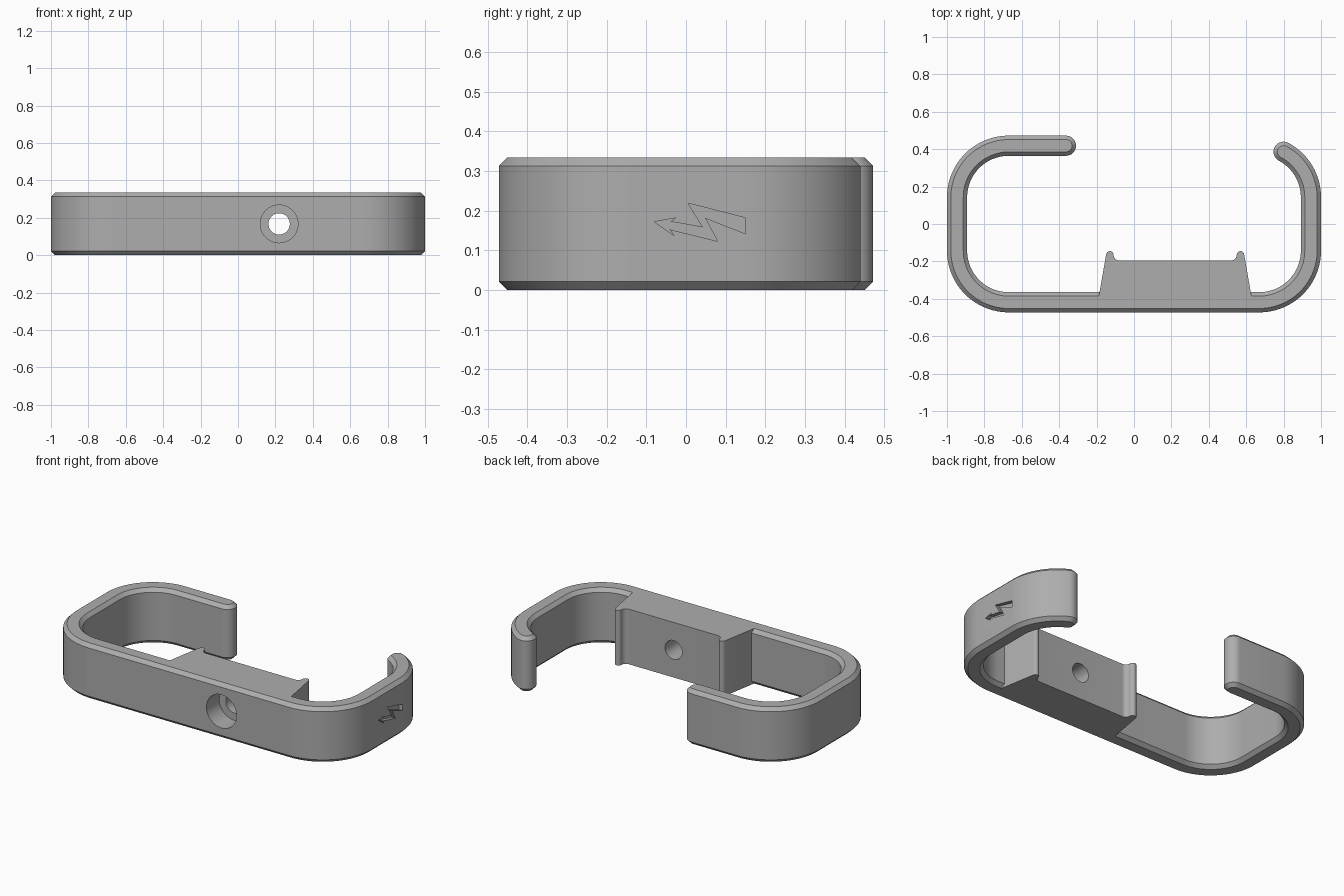
import bpy
import bmesh
from math import cos, sin, pi, radians
from mathutils import Matrix, Vector

if "Cube" in bpy.data.objects:
    bpy.data.objects.remove(bpy.data.objects["Cube"])

HEIGHT, HALF, CHAMFER = 0.334, 0.054, 0.021
CX, CY, R = 0.67, 0.1425, 0.276      # corner centres and centreline radius
HOLE_X, HOLE_Z = 0.22, 0.167

grey = bpy.data.materials.new("plastic_grey")
grey.use_nodes = True
colour = (0.42, 0.42, 0.42, 1)
grey.diffuse_color = colour
grey.node_tree.nodes["Principled BSDF"].inputs["Base Color"].default_value = colour


def arc(cx, cy, r, start, end, steps=24):
    """Points on an arc, angles in degrees."""
    angles = [radians(start + (end - start) * i / steps) for i in range(steps + 1)]
    return [Vector((cx + r * cos(a), cy + r * sin(a))) for a in angles]


def loft(name, rings):
    """Closed solid through matching rings of 3D points."""
    bm = bmesh.new()
    loops = [[bm.verts.new(p) for p in ring] for ring in rings]
    n = len(loops[0])
    for low, high in zip(loops, loops[1:]):
        for i in range(n):
            j = (i + 1) % n
            bm.faces.new((low[i], low[j], high[j], high[i]))
    bm.faces.new(loops[0][::-1])
    bm.faces.new(loops[-1])
    bmesh.ops.recalc_face_normals(bm, faces=bm.faces)
    return link(name, bm)


def link(name, bm):
    mesh = bpy.data.meshes.new(name)
    bm.to_mesh(mesh)
    bm.free()
    mesh.materials.append(grey)
    obj = bpy.data.objects.new(name, mesh)
    bpy.context.collection.objects.link(obj)
    return obj


def cylinder(name, radius, y0, y1):
    bm = bmesh.new()
    bmesh.ops.create_cone(bm, cap_ends=True, segments=48, radius1=radius,
                          radius2=radius, depth=y1 - y0)
    place = Matrix.Translation((HOLE_X, (y0 + y1) / 2, HOLE_Z))
    bm.transform(place @ Matrix.Rotation(pi / 2, 4, 'X'))
    return link(name, bm)


def combine(target, tool, operation):
    """Apply a boolean and discard the tool."""
    mod = target.modifiers.new(tool.name, 'BOOLEAN')
    mod.operation, mod.solver, mod.object = operation, 'EXACT', tool
    bpy.context.view_layer.objects.active = target
    bpy.ops.object.modifier_apply(modifier=mod.name)
    bpy.data.objects.remove(tool)


# Open band: offset outline with rounded ends, chamfered top and bottom
HOOK = 62
ARM_X = -0.31 - HALF


def band_outline(h):
    tip = (CX + R * cos(radians(HOOK)), CY + R * sin(radians(HOOK)))
    corners = [(-CX, CY, 90, 180), (-CX, -CY, 180, 270),
               (CX, -CY, 270, 360), (CX, CY, 0, HOOK)]
    outer = [p for x, y, a, b in corners for p in arc(x, y, R + h, a, b)]
    inner = [p for x, y, a, b in reversed(corners) for p in arc(x, y, R - h, b, a)]
    hook_end = arc(*tip, h, HOOK, HOOK + 180, 16)[1:-1]
    arm_end = arc(ARM_X, CY + R, h, -90, 90, 16)
    return outer + hook_end + inner + arm_end


levels = [(0, HALF - CHAMFER), (CHAMFER, HALF),
          (HEIGHT - CHAMFER, HALF), (HEIGHT, HALF - CHAMFER)]
band = loft("band", [[(p.x, p.y, z) for p in band_outline(h)] for z, h in levels])

# Mounting block: half profile mirrored about the screw axis
half = [Vector((-0.414, -0.42)), Vector((-0.406, -0.375))]
half += arc(-0.349, -0.165, 0.02, 170, 0, 10)
half += arc(-0.299, -0.165, 0.03, 180, 270, 10)
profile = half + [Vector((-p.x, p.y)) for p in reversed(half)]
block = loft("mounting_block",
             [[(p.x + HOLE_X, p.y, z) for p in profile] for z in (0, HEIGHT)])
combine(band, block, 'UNION')

# Screw hole with a recess for the head
combine(band, cylinder("screw_hole", 0.057, -0.7, 0.1), 'DIFFERENCE')
combine(band, cylinder("screw_head_recess", 0.101, -0.6, -0.35), 'DIFFERENCE')

# Engraved zigzag arrow on the left side wall
arrow = [(-0.08, 0.172), (-0.025, 0.182), (-0.04, 0.173), (0.043, 0.158),
         (0.005, 0.219), (0.15, 0.182), (0.15, 0.142), (0.048, 0.182),
         (0.08, 0.123), (-0.042, 0.153), (-0.03, 0.137)]
cutter = loft("arrow_cutter", [[(x, y, z) for y, z in arrow] for x in (0.975, 1.1)])
combine(band, cutter, 'DIFFERENCE')

# Smooth curves, crisp edges
band.name = "bracket"
bpy.ops.object.select_all(action='DESELECT')
band.select_set(True)
bpy.context.view_layer.objects.active = band
bpy.ops.object.shade_smooth_by_angle(angle=radians(25))
